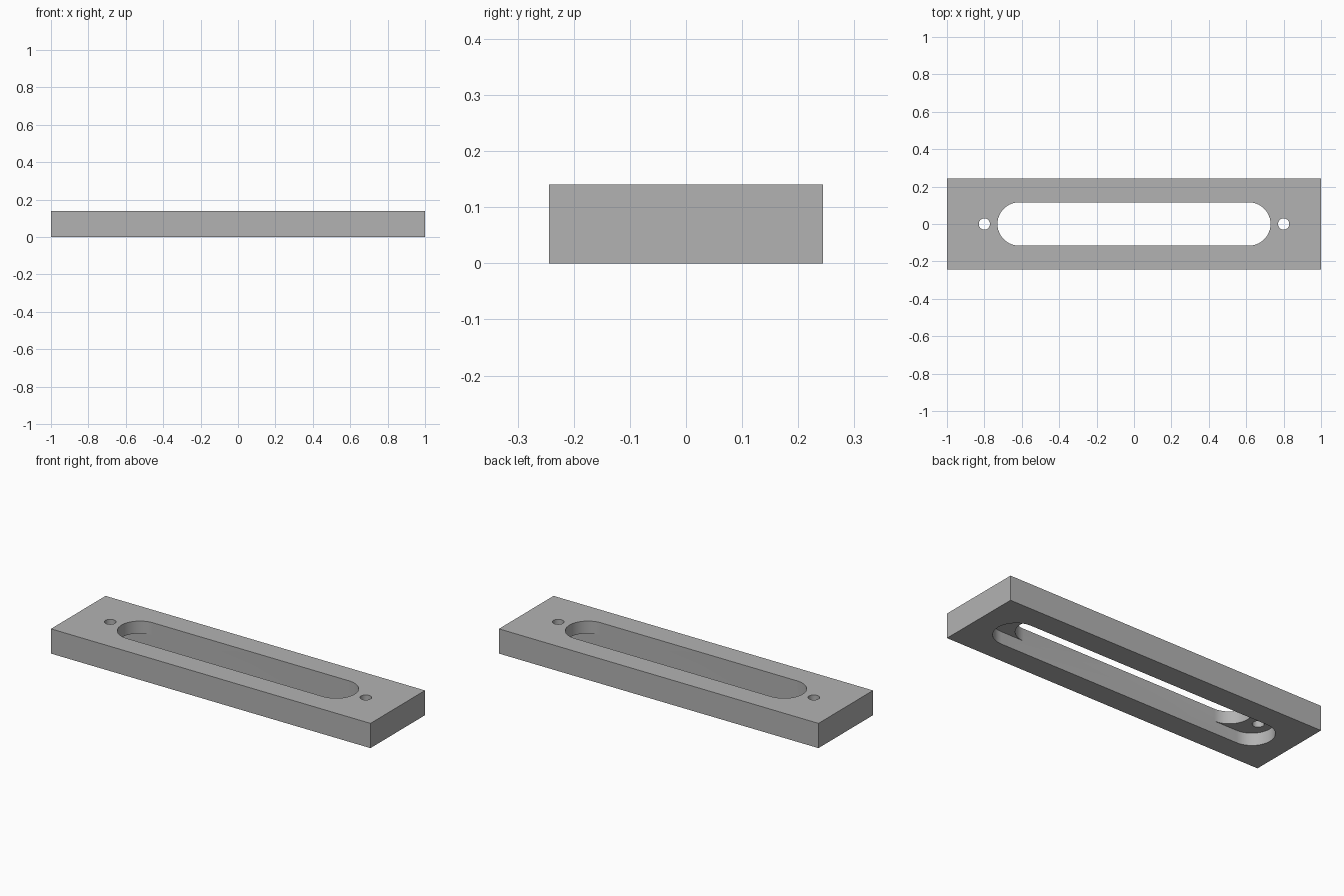
import bpy
from math import cos, sin, pi, radians

if "Cube" in bpy.data.objects:
    bpy.data.objects.remove(bpy.data.objects["Cube"], do_unlink=True)

LENGTH, WIDTH, HEIGHT = 2.0, 0.488, 0.14
SLOT_R, LEDGE_Z = 0.116, 0.07

grey = bpy.data.materials.new("plain grey")
grey.use_nodes = True
colour = (0.45, 0.45, 0.45, 1)
grey.diffuse_color = colour
grey.node_tree.nodes["Principled BSDF"].inputs["Base Color"].default_value = colour


def prism(name, outline, z0, z1):
    """Closed prism over a counter-clockwise outline."""
    n = len(outline)
    verts = [(x, y, z) for z in (z0, z1) for x, y in outline]
    faces = [list(range(n))[::-1], list(range(n, 2 * n))]
    faces += [(i, (i + 1) % n, n + (i + 1) % n, n + i) for i in range(n)]
    mesh = bpy.data.meshes.new(name)
    mesh.from_pydata(verts, [], faces)
    mesh.materials.append(grey)
    obj = bpy.data.objects.new(name, mesh)
    bpy.context.collection.objects.link(obj)
    return obj


def stadium(half_length, r, steps=24):
    """Rounded slot outline along x."""
    points = []
    for side in (1, -1):
        for i in range(steps + 1):
            a = -pi / 2 + pi * i / steps
            points.append((side * (half_length - r + r * cos(a)), side * r * sin(a)))
    return points


def circle(x, r, steps=32):
    return [(x + r * cos(2 * pi * i / steps), r * sin(2 * pi * i / steps))
            for i in range(steps)]


# Rectangular plate
hx, hy = LENGTH / 2, WIDTH / 2
plate = prism("slotted_plate", [(-hx, -hy), (hx, -hy), (hx, hy), (-hx, hy)], 0, HEIGHT)

# Longer pocket underneath, through slot, and a screw hole at each end
cutters = [
    prism("pocket_cutter", stadium(0.875, SLOT_R), -0.1, LEDGE_Z),
    prism("slot_cutter", stadium(0.73, SLOT_R), -0.1, HEIGHT + 0.1),
]
for x in (-0.8, 0.8):
    cutters.append(prism("hole_cutter", circle(x, 0.03), LEDGE_Z - 0.03, HEIGHT + 0.1))

bpy.ops.object.select_all(action="DESELECT")
bpy.context.view_layer.objects.active = plate
plate.select_set(True)
for cutter in cutters:
    cutter.hide_render = True
    cut = plate.modifiers.new("cut", "BOOLEAN")
    cut.operation = "DIFFERENCE"
    cut.solver = "EXACT"
    cut.object = cutter
    bpy.ops.object.modifier_apply(modifier=cut.name)
    bpy.data.objects.remove(cutter, do_unlink=True)

bpy.ops.object.shade_smooth_by_angle(angle=radians(30))
